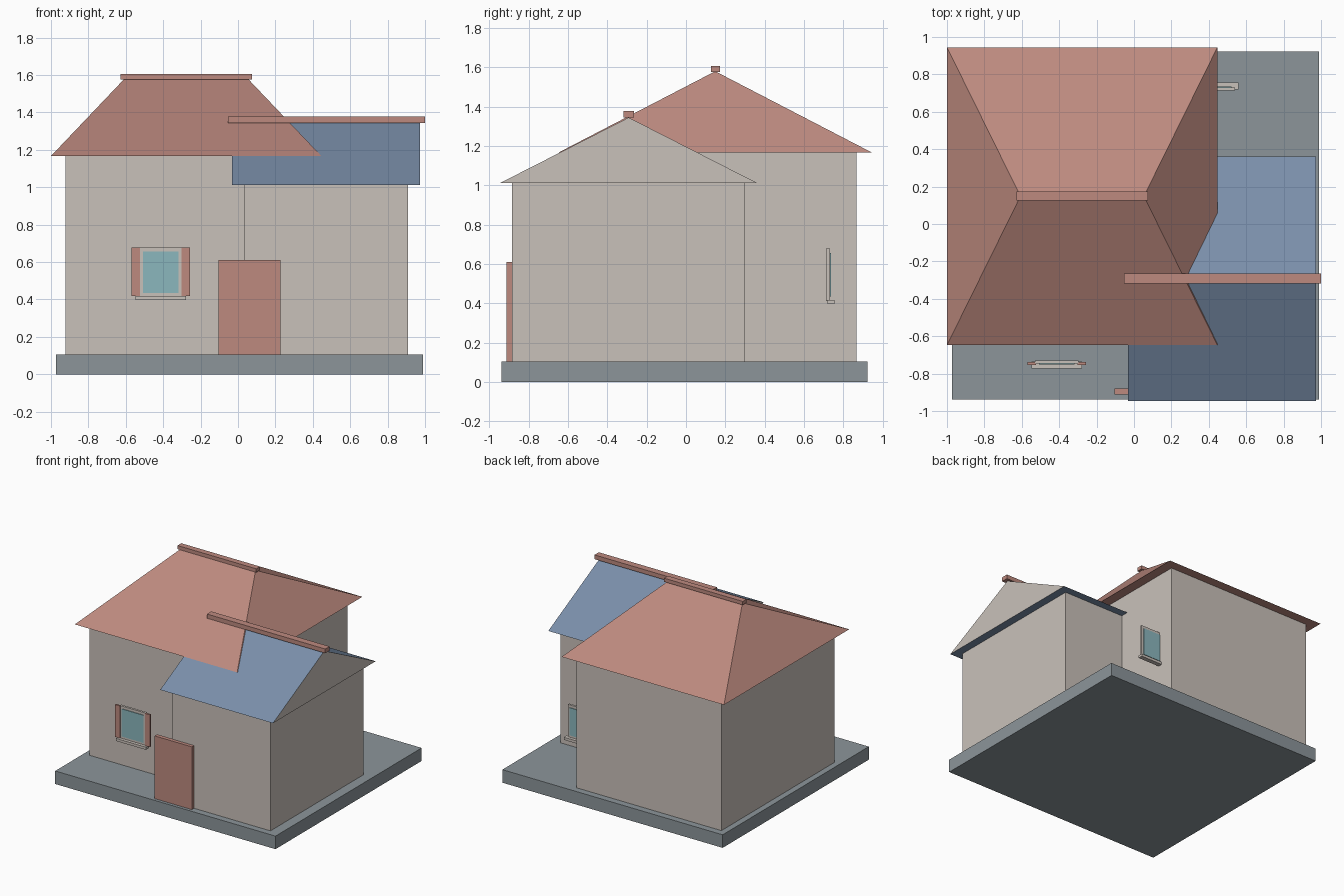
import bpy

if "Cube" in bpy.data.objects:
    bpy.data.objects.remove(bpy.data.objects["Cube"])


def material(name, hex_code):
    def lin(c):
        return c / 12.92 if c <= 0.04045 else ((c + 0.055) / 1.055) ** 2.4
    m = bpy.data.materials.new(name)
    m.diffuse_color = [lin(int(hex_code[i:i + 2], 16) / 255) for i in (0, 2, 4)] + [1]
    m.use_nodes = True
    m.node_tree.nodes["Principled BSDF"].inputs["Base Color"].default_value = m.diffuse_color
    return m


WALL = material("beige_plaster", "C9C1BA")
RED = material("terracotta", "BD8A7F")
BLUE = material("slate_blue", "7A8FAA")
STONE = material("stone_grey", "8C959A")
GLASS = material("teal_glass", "8BB7BD")


def mesh_object(name, verts, faces, *mats):
    me = bpy.data.meshes.new(name)
    me.from_pydata(verts, [], faces)
    ob = bpy.data.objects.new(name, me)
    bpy.context.collection.objects.link(ob)
    for m in mats:
        me.materials.append(m)
    return ob


def box(name, x, y, z, mat):
    x, y, z = sorted(x), sorted(y), sorted(z)
    verts = [(a, b, c) for c in z for b in y for a in x]
    faces = [(0, 2, 3, 1), (4, 5, 7, 6), (0, 1, 5, 4),
             (1, 3, 7, 5), (3, 2, 6, 7), (2, 0, 4, 6)]
    return mesh_object(name, verts, faces, mat)


def roof(name, x, y, z, ridge_x, *mats):
    """Flat-bottomed roof; ridge ends inset from x make it hipped."""
    ym = sum(y) / 2
    verts = [(x[0], y[0], z[0]), (x[1], y[0], z[0]), (x[1], y[1], z[0]), (x[0], y[1], z[0]),
             (ridge_x[0], ym, z[1]), (ridge_x[1], ym, z[1])]
    faces = [(3, 2, 1, 0), (0, 1, 5, 4), (2, 3, 4, 5), (1, 2, 5), (3, 0, 4)]
    return mesh_object(name, verts, faces, *mats)


# Base slab and the two wall blocks
box("base_slab", (-0.972, 0.99), (-0.937, 0.922), (0, 0.105), STONE)
box("main_walls", (-0.923, 0.368), (-0.572, 0.868), (0.105, 1.167), WALL)
box("wing_walls", (0.033, 0.908), (-0.884, 0.299), (0.105, 1.012), WALL)

# Hipped main roof and its ridge cap
roof("main_roof", (-1.0, 0.446), (-0.648, 0.945), (1.167, 1.58), (-0.607, 0.053), RED)
box("main_ridge_cap", (-0.627, 0.074), (0.126, 0.174), (1.577, 1.606), RED)

# Gabled wing roof: vertical ends take the wall colour
wing = roof("wing_roof", (-0.032, 0.973), (-0.945, 0.362), (1.012, 1.345),
            (-0.032, 0.973), BLUE, WALL)
for f in wing.data.polygons:
    if abs(f.normal.x) > 0.9:
        f.material_index = 1
box("wing_ridge_cap", (-0.053, 1.0), (-0.319, -0.264), (1.344, 1.378), RED)

# Door
box("door", (-0.104, 0.227), (-0.912, -0.88), (0.105, 0.61), RED)


# Windows: side is -1 for front, +1 for back; y is the frame's inner face
def window(name, cx, y, side, shutters):
    def depth(a, b):
        return (y + side * a, y + side * b)
    box(name + "_frame", (cx - 0.115, cx + 0.115), depth(0, 0.018), (0.412, 0.678), WALL)
    box(name + "_glass", (cx - 0.096, cx + 0.096), depth(0.016, 0.023), (0.435, 0.657), GLASS)
    box(name + "_sill", (cx - 0.134, cx + 0.134), depth(0.007, 0.043), (0.397, 0.418), WALL)
    if shutters:
        for s, label in ((-1, "left"), (1, "right")):
            box(f"{name}_{label}_shutter", (cx + s * 0.11, cx + s * 0.156),
                depth(0.01, 0.024), (0.418, 0.677), RED)


window("front_window", -0.413, -0.729, -1, True)
window("back_window", 0.425, 0.713, 1, False)
